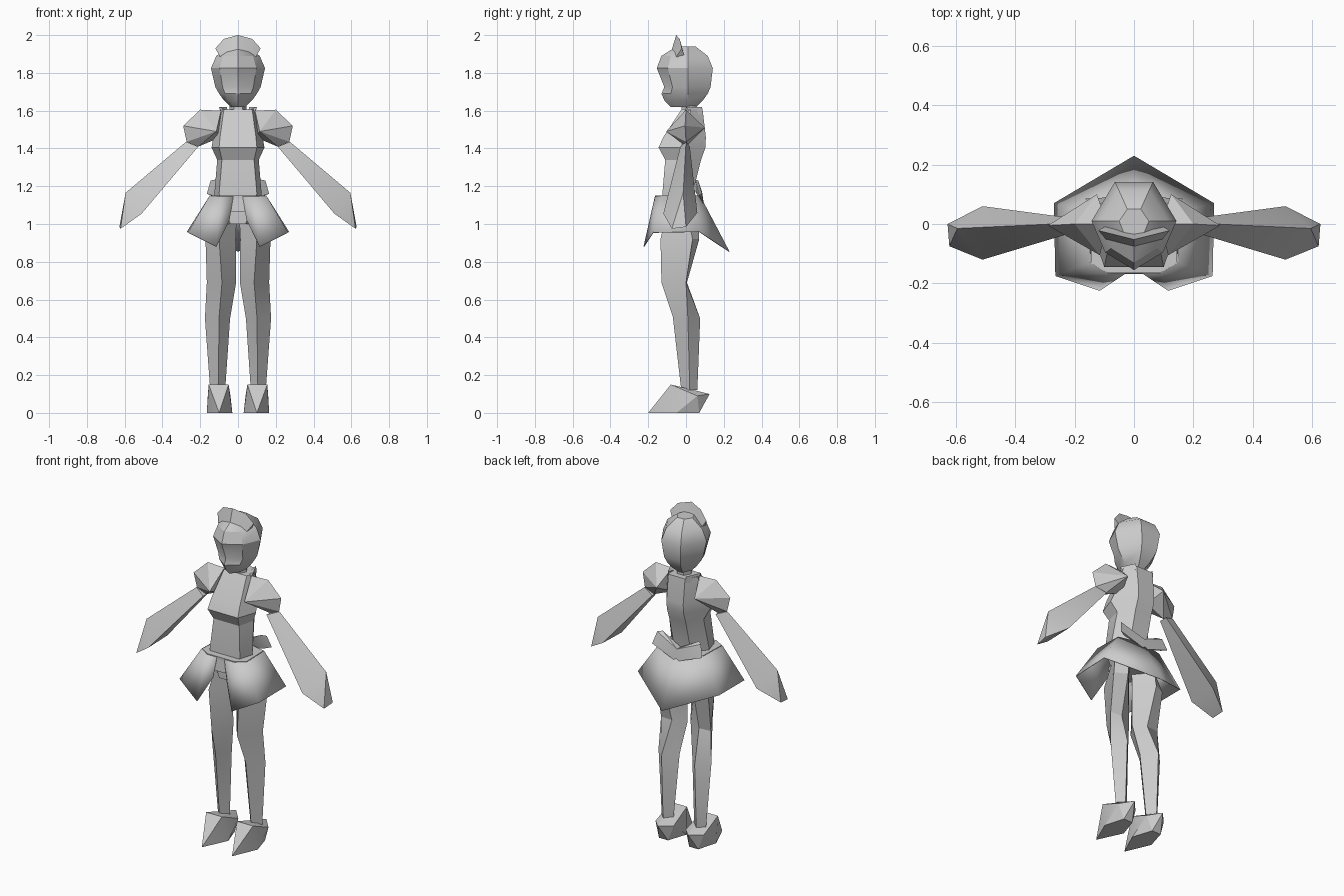
import bpy, bmesh, math

grey = bpy.data.materials.new("plain grey")
grey.diffuse_color = (0.6, 0.6, 0.6, 1)


def finish(name, bm, mirror=False, thickness=0, angle=25):
    bmesh.ops.recalc_face_normals(bm, faces=bm.faces)
    me = bpy.data.meshes.new(name)
    bm.to_mesh(me)
    bm.free()
    ob = bpy.data.objects.new(name, me)
    bpy.context.collection.objects.link(ob)
    me.materials.append(grey)
    if mirror:
        mod = ob.modifiers.new("mirror", 'MIRROR')
        mod.merge_threshold = 0.0005
    if thickness:
        ob.modifiers.new("thickness", 'SOLIDIFY').thickness = thickness
    bpy.ops.object.select_all(action='DESELECT')
    ob.select_set(True)
    bpy.context.view_layer.objects.active = ob
    bpy.ops.object.shade_smooth_by_angle(angle=math.radians(angle))
    return ob


def loft(name, rings, **kw):
    """Closed rings of equal length, skinned and capped."""
    bm = bmesh.new()
    vs = [[bm.verts.new(p) for p in r] for r in rings]
    n = len(rings[0])
    for a, b in zip(vs, vs[1:]):
        for i in range(n):
            j = (i + 1) % n
            bm.faces.new((a[i], a[j], b[j], b[i]))
    bm.faces.new(vs[0][::-1])
    bm.faces.new(vs[-1])
    return finish(name, bm, **kw)


def hull(name, points, **kw):
    bm = bmesh.new()
    for p in points:
        bm.verts.new(p)
    res = bmesh.ops.convex_hull(bm, input=bm.verts[:])
    loose = [v for v in bm.verts if not v.link_faces]
    bmesh.ops.delete(bm, geom=loose, context='VERTS')
    return finish(name, bm, **kw)


def sym(half):
    """Half outline (front to back) completed on the other side."""
    return half + [(-x, y, z) for x, y, z in reversed(half) if x > 0]


# head: z, half width, front y, back y
head = [(1.62, .04, -.08, .055), (1.655, .075, -.115, .09), (1.69, .10, -.13, .115),
        (1.725, .12, -.115, .13), (1.825, .143, -.155, .142), (1.89, .115, -.13, .115),
        (1.94, .05, -.05, .05)]
loft("head", [sym([(0, f, z), (.68 * w, .62 * f, z), (w, .01, z), (.45 * w, b, z)])
              for z, w, f, b in head], angle=32)

# headband: wedge section swept over the crown
outer = [(-.12, 1.93), (-.075, 1.98), (0, 2.0), (.075, 1.98), (.12, 1.93)]
inner = [(-.095, 1.885), (-.06, 1.91), (0, 1.925), (.06, 1.91), (.095, 1.885)]
loft("headband", [[(x, -.052 + .25 * abs(x), z), (u, -.075 + .25 * abs(u), w),
                   (u, -.03 + .25 * abs(u), w)]
                  for (x, z), (u, w) in zip(outer, inner)])

# neck and collar
loft("neck", [[(.045 * math.cos(a * math.pi / 3), .015 + .045 * math.sin(a * math.pi / 3), z)
               for a in range(6)] for z in (1.57, 1.66)])
hull("collar", [(.085, -.01, 1.585), (.10, .0, 1.62), (.06, .085, 1.62), (.06, .09, 1.58),
                (.09, .03, 1.58), (.055, .01, 1.60)], mirror=True)

# torso: z, front half width, side half width, front y, side y, back y
torso = [(1.0, .04, .10, -.12, -.04, .03), (1.16, .10, .125, -.125, -.04, .035),
         (1.34, .085, .11, -.11, -.01, .08), (1.405, .10, .14, -.145, -.03, .103),
         (1.46, .095, .13, -.12, .0, .105), (1.605, .075, .095, -.025, .025, .088)]
loft("torso", [sym([(f, yf, z), (s, ys, z), (.055, yb, z)])
               for z, f, s, yf, ys, yb in torso])

# puffed shoulders
hull("shoulder", [(.09, 0, 1.60), (.20, .0, 1.605), (.29, -.005, 1.52), (.272, 0, 1.435),
                  (.21, 0, 1.41), (.09, 0, 1.46), (.115, -.105, 1.49), (.125, .10, 1.51),
                  (.20, -.05, 1.50), (.20, .045, 1.51)], mirror=True)

# wide sleeves
hull("sleeve", [(.275, 0, 1.435), (.21, -.03, 1.41), (.21, .02, 1.41),
                (.595, -.015, 1.165), (.628, 0, .985), (.622, -.075, .975),
                (.51, -.12, 1.055), (.51, .06, 1.06)], mirror=True)

# skirt: waist line over hem line, front opening to back centre
waist = [(.025, -.165, 1.145), (.09, -.165, 1.145), (.15, -.13, 1.15), (.145, .04, 1.15), (0, .075, 1.15)]
hem = [(.045, -.172, 1.02), (.115, -.225, .88), (.265, -.175, .955), (.27, .07, .96), (0, .23, .855)]
bm = bmesh.new()
top = [bm.verts.new(p) for p in waist]
low = [bm.verts.new(p) for p in hem]
for i in range(4):
    bm.faces.new((top[i], low[i], low[i + 1], top[i + 1]))
finish("skirt", bm, mirror=True, thickness=.004)

# waistband closing the skirt top
hull("waistband", [(x * s, y, z) for x, y, _ in waist for z in (1.135, 1.15) for s in (.97, -.97)])
hull("front_panel", [(s * x, y, z) for s in (1, -1) for x, y, z in
                     [(.03, -.16, 1.145), (.04, -.168, 1.065), (.03, -.14, 1.145), (.04, -.14, 1.065)]])

# back bow
hull("bow", [(0, .05, 1.17), (0, .085, 1.17), (0, .095, 1.10), (.12, .05, 1.235),
             (.145, .065, 1.23), (.165, .085, 1.16), (.13, .07, 1.15)], mirror=True)

# legs: front, outer, back, inner corner of each section
legs = [[(.07, -.10, 1.08), (.13, .0, 1.08), (.08, .06, 1.08), (.005, -.03, 1.08)],
        [(.10, -.135, .92), (.172, .035, .92), (.10, .07, .92), (.012, -.03, .92)],
        [(.085, -.13, .69), (.165, .0, .69), (.09, .005, .69), (.01, -.03, .69)],
        [(.10, -.07, .51), (.175, .01, .50), (.11, .075, .50), (.042, .0, .50)],
        [(.105, -.025, .12), (.147, .02, .12), (.11, .06, .12), (.068, .02, .12)]]
loft("leg", legs, mirror=True)

# pointed shoes
hull("shoe", [(.05, -.08, .15), (.155, -.08, .15), (.10, .125, .10), (.03, -.05, .0),
              (.165, -.05, .0), (.10, -.2, 0), (.07, .07, 0), (.13, .07, 0),
              (.04, .06, .09), (.16, .06, .09)], mirror=True)
